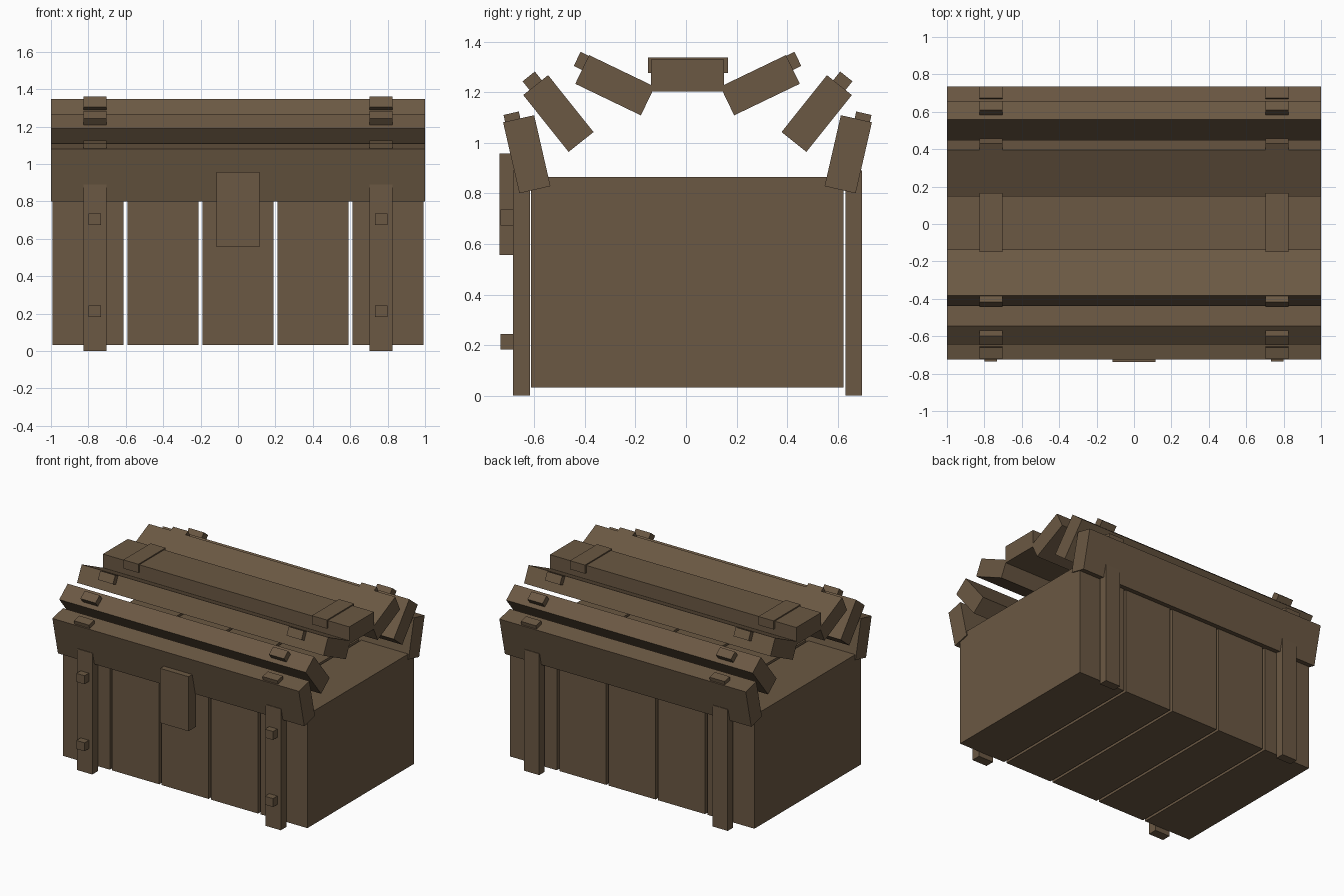
import bpy
import math
from mathutils import Matrix

if "Cube" in bpy.data.objects:
    bpy.data.objects.remove(bpy.data.objects["Cube"])

wood = bpy.data.materials.new("brown wood")
wood.diffuse_color = (0.147, 0.098, 0.056, 1)
wood.use_nodes = True
wood.node_tree.nodes["Principled BSDF"].inputs["Base Color"].default_value = wood.diffuse_color

CY = 0.006       # middle of the chest in y
STRAP_X = 0.765  # distance of straps and legs from the middle
STRAP_W = 0.122


def box(name, centre, size, tilt=0.0):
    """Flat-shaded box, tilted about the x axis."""
    bpy.ops.mesh.primitive_cube_add(size=1)
    ob = bpy.context.object
    ob.name = name
    ob.data.transform(Matrix.Diagonal((*size, 1)))
    ob.location = centre
    ob.rotation_euler.x = tilt
    ob.data.materials.append(wood)
    return ob


def span(name, x, y, z):
    """Box from its ranges along each axis."""
    return box(name, [(a + b) / 2 for a, b in (x, y, z)],
               [b - a for a, b in (x, y, z)])


# Body: five thick slabs side by side with narrow gaps
for i in range(-2, 3):
    x = i * 0.401
    span("body_slab", (x - 0.1905, x + 0.1905), (-0.613, 0.624), (0.033, 0.864))

# Legs on front and back, studs on the front legs
for sx in (-1, 1):
    x = sx * STRAP_X
    xr = (x - STRAP_W / 2, x + STRAP_W / 2)
    span("front_leg", xr, (-0.684, -0.617), (0, 0.89))
    span("back_leg", xr, (0.632, 0.696), (0, 0.89))
    for z in (0.213, 0.705):
        span("leg_stud", (x - 0.033, x + 0.033), (-0.734, -0.67), (z - 0.031, z + 0.031))

# Latch plate
span("latch", (-0.115, 0.115), (-0.738, -0.65), (0.557, 0.957))

# Top lid plank with its straps
PLANK_L, PLANK_T = 0.288, 0.126
box("lid_top_plank", (0, CY, 1.267), (2, PLANK_L, PLANK_T))
for sx in (-1, 1):
    box("lid_top_strap", (sx * STRAP_X, CY + 0.002, 1.307), (STRAP_W, 0.316, 0.063))

# Tilted lid planks, mirrored front to back; the outer end of each points up.
# (distance from middle, height, angle, clip overhang, clip shift across the end)
rows = [
    (0.287, 1.228, 25.7, 0.036, 0.029),
    (0.511, 1.116, 51.4, 0.044, 0.0),
    (0.636, 0.955, 77.1, 0.028, -0.024),
]
for dist, z, deg, over, shift in rows:
    a = math.radians(deg)
    for sy in (-1, 1):
        box("lid_plank", (0, CY + sy * dist, z), (2, PLANK_L, PLANK_T), sy * a)
        # End clips: u runs out along the plank, v across its thickness
        u = PLANK_L / 2 + over - 0.04
        y = dist + u * math.cos(a) - shift * math.sin(a)
        cz = z + u * math.sin(a) + shift * math.cos(a)
        if deg > 70:  # lowest clips sit toward the outer face
            y = dist + u * math.cos(a) + abs(shift) * math.sin(a)
            cz = z + u * math.sin(a) - abs(shift) * math.cos(a)
        for sx in (-1, 1):
            box("lid_clip", (sx * STRAP_X, CY + sy * y, cz),
                (STRAP_W, 0.08, 0.062), sy * a)
